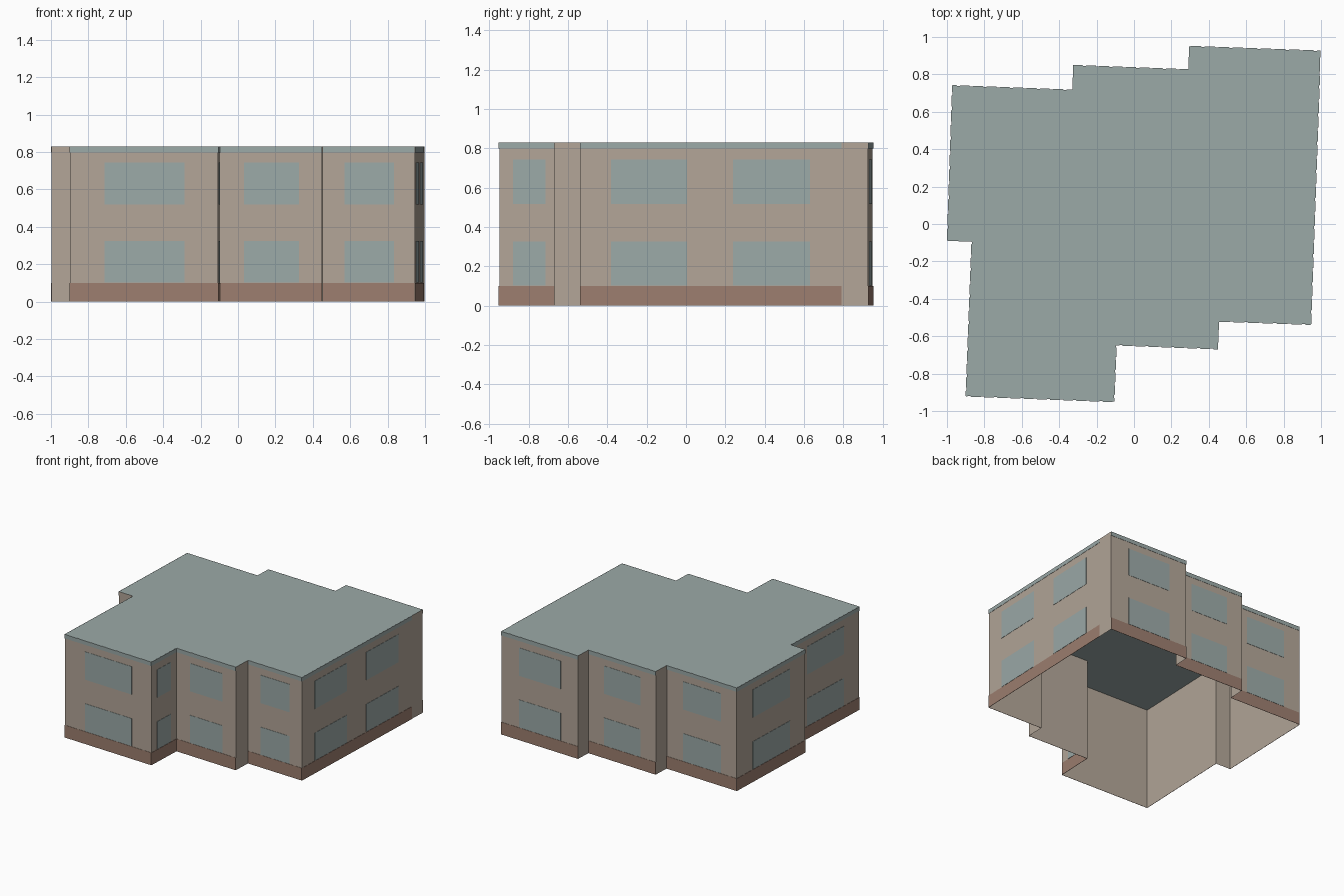
import bpy
import bmesh
from mathutils import Vector

cube = bpy.data.objects.get("Cube")
if cube:
    bpy.data.objects.remove(cube, do_unlink=True)


def make_material(name, rgb):
    mat = bpy.data.materials.new(name)
    mat.use_nodes = True
    mat.diffuse_color = (*rgb, 1)
    mat.node_tree.nodes["Principled BSDF"].inputs["Base Color"].default_value = (*rgb, 1)
    return mat


TAN = make_material("tan wall", (0.45, 0.38, 0.315))
BROWN = make_material("brown base", (0.335, 0.21, 0.16))
BLUE = make_material("blue grey", (0.33, 0.40, 0.39))

HEIGHT, BAND, BASE = 0.83, 0.798, 0.10
FLOORS = [(0.102, 0.325), (0.518, 0.743)]
ONE = [(0.233, 0.775)]
TWO = [(0.106, 0.37), (0.531, 0.798)]

# Each outline corner, with the windows of the wall that starts there
# (none on plain returns) and how far the painted trim runs along it
PLAN = [
    ((-0.898, -0.92), ONE, 1),
    ((-0.107, -0.95), ONE, 1),
    ((-0.095, -0.647), ONE, 1),
    ((0.449, -0.668), None, 0),
    ((0.455, -0.52), ONE, 1),
    ((0.945, -0.537), TWO, 0.908),
    ((0.997, 0.925), ONE, 1),
    ((0.295, 0.95), None, 0),
    ((0.29, 0.825), ONE, 1),
    ((-0.325, 0.848), None, 0),
    ((-0.33, 0.716), ONE, 1),
    ((-0.97, 0.74), ONE, 1),
    ((-0.998, -0.09), None, 0),
    ((-0.867, -0.095), ONE, 1),
]
corners = [Vector((*p[0], 0)) for p in PLAN]


def finish(bm, name, mat):
    bmesh.ops.recalc_face_normals(bm, faces=bm.faces)
    mesh = bpy.data.meshes.new(name)
    bm.to_mesh(mesh)
    bm.free()
    mesh.materials.append(mat)
    obj = bpy.data.objects.new(name, mesh)
    bpy.context.collection.objects.link(obj)


def add_plate(bm, a, b, start, end, low, high):
    """Thin plate just outside the wall from a to b."""
    along = b - a
    out = along.cross(Vector((0, 0, 1))).normalized()
    loops = []
    for depth in (0.0006, 0.0026):
        loops.append([bm.verts.new(a + along * t + out * depth + Vector((0, 0, z)))
                      for t, z in ((start, low), (end, low), (end, high), (start, high))])
    back, front = loops
    bm.faces.new(back[::-1])
    bm.faces.new(front)
    for i in range(4):
        j = (i + 1) % 4
        bm.faces.new((back[i], back[j], front[j], front[i]))


# Wall shell, open underneath
walls = bmesh.new()
lower = [walls.verts.new(c) for c in corners]
upper = [walls.verts.new(c + Vector((0, 0, HEIGHT))) for c in corners]
for i in range(len(corners)):
    j = (i + 1) % len(corners)
    walls.faces.new((lower[i], lower[j], upper[j], upper[i]))
finish(walls, "walls", TAN)

# Flat roof
roof = bmesh.new()
roof.faces.new([roof.verts.new(c + Vector((0, 0, HEIGHT))) for c in corners])
finish(roof, "roof", BLUE)

# Base strip, roof edge band and windows
base, band, windows = bmesh.new(), bmesh.new(), bmesh.new()
for i, (_, spans, reach) in enumerate(PLAN):
    if not spans:
        continue
    a, b = corners[i], corners[(i + 1) % len(corners)]
    add_plate(base, a, b, 0, reach, 0, BASE)
    add_plate(band, a, b, 0, reach, BAND, HEIGHT)
    for start, end in spans:
        for low, high in FLOORS:
            add_plate(windows, a, b, start, end, low, high)
finish(base, "base_strip", BROWN)
finish(band, "roof_edge_band", BLUE)
finish(windows, "windows", BLUE)
